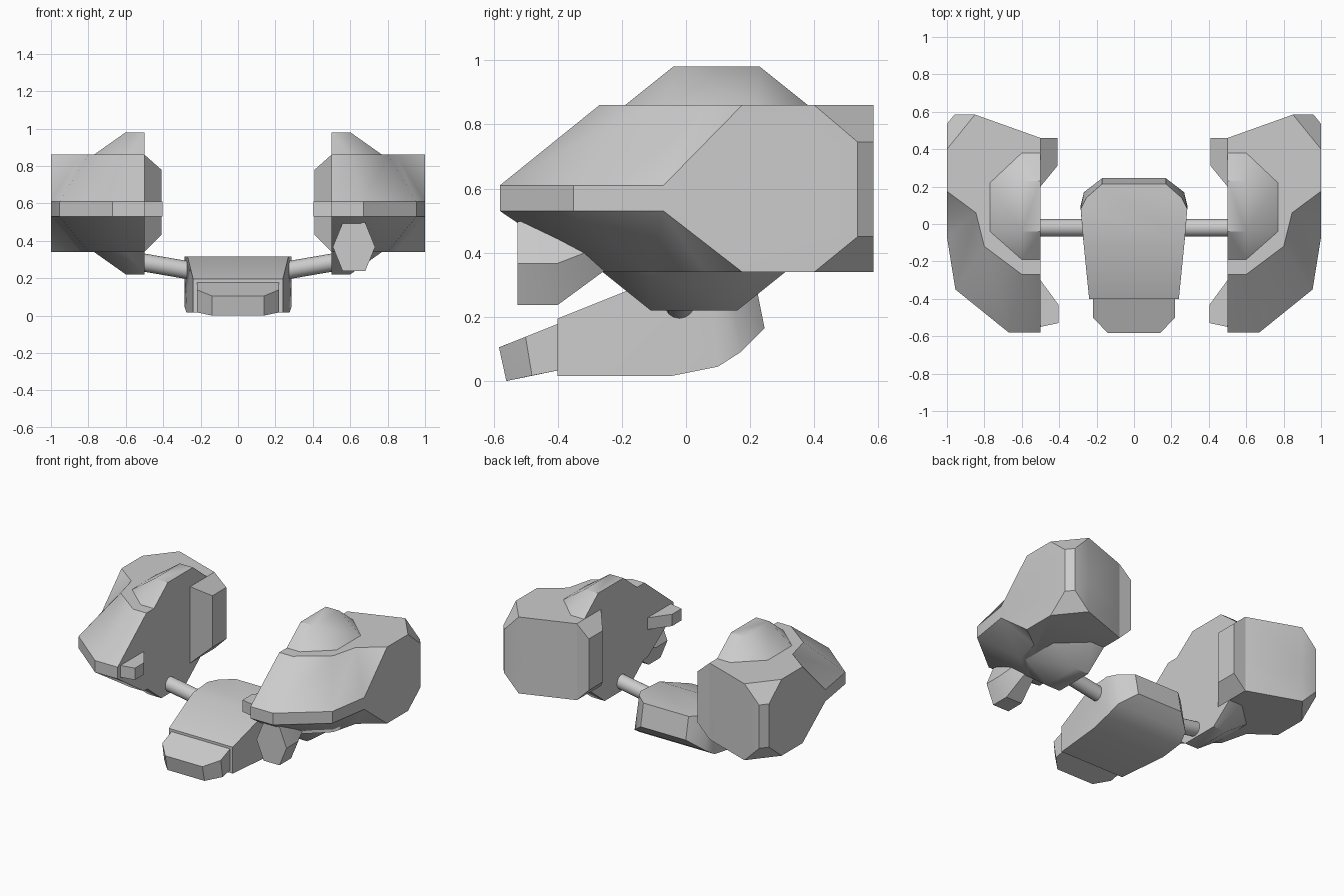
import bpy, bmesh, math
from mathutils import Vector

cube = bpy.data.objects.get("Cube")
if cube:
    bpy.data.objects.remove(cube)

grey = bpy.data.materials.new("light_grey")
grey.use_nodes = True
COLOUR = (0.6, 0.6, 0.6, 1)
grey.diffuse_color = COLOUR
grey.node_tree.nodes["Principled BSDF"].inputs["Base Color"].default_value = COLOUR


def finish(bm, name, mirror=False, angle=36):
    """Turn a bmesh into a shaded object, optionally mirrored across x."""
    bmesh.ops.remove_doubles(bm, verts=bm.verts, dist=0.0005)
    bmesh.ops.recalc_face_normals(bm, faces=bm.faces)
    mesh = bpy.data.meshes.new(name)
    bm.to_mesh(mesh)
    bm.free()
    mesh.materials.append(grey)
    obj = bpy.data.objects.new(name, mesh)
    bpy.context.collection.objects.link(obj)
    if mirror:
        mod = obj.modifiers.new("Mirror", 'MIRROR')
        mod.use_mirror_merge = False
    bpy.ops.object.select_all(action='DESELECT')
    obj.select_set(True)
    bpy.context.view_layer.objects.active = obj
    bpy.ops.object.shade_smooth_by_angle(angle=math.radians(angle))
    return obj


def hull(name, points, mirror=False):
    """Faceted convex block around a few corner points."""
    bm = bmesh.new()
    for p in points:
        bm.verts.new(p)
    res = bmesh.ops.convex_hull(bm, input=bm.verts)
    loose = [v for v in bm.verts if not v.link_faces]
    bmesh.ops.delete(bm, geom=loose, context='VERTS')
    bmesh.ops.dissolve_limit(bm, angle_limit=math.radians(2),
                             verts=bm.verts, edges=bm.edges)
    return finish(bm, name, mirror)


def both_sides(points):
    return [(s * x, y, z) for x, y, z in points for s in (1, -1)]


def loft(name, rings, mirror=False):
    """Skin rings of equal length and cap both ends."""
    bm = bmesh.new()
    loops = [[bm.verts.new(p) for p in ring] for ring in rings]
    n = len(loops[0])
    for a, b in zip(loops, loops[1:]):
        for i in range(n):
            j = (i + 1) % n
            bm.faces.new((a[i], a[j], b[j], b[i]))
    bm.faces.new(loops[0])
    bm.faces.new(loops[-1])
    return finish(bm, name, mirror)


# Central body
hull("body", both_sides([
    (.24, -.4, .015), (.24, -.4, .195), (.275, -.05, .015), (.27, -.1, .315),
    (.285, .1, .045), (.285, .08, .315), (.268, .17, .09), (.255, .14, .315),
    (.17, .245, .165), (.17, .215, .315)]))

# Snout plate in front of the body
hull("snout", both_sides([
    (.22, -.39, .182), (.22, -.5, .138), (.14, -.583, .105),
    (.22, -.39, .035), (.22, -.48, .017), (.14, -.56, 0)]))


# Pod outlines: nose band, then the smaller flat top and bottom
def band(z, corner_z):
    front = [(.5, -.58), (.67, -.58), (.955, -.35), (1, -.07), (1, -.07)]
    ring = [(x, y, z) for x, y in front]
    ring += [(1, .535, corner_z), (.96, .585, corner_z)]
    return ring + [(.85, .585, z), (.5, .46, z)]


def cap(z, nose_y):
    flat = [(.5, nose_y), (.6, nose_y), (.8, -.12), (.845, .06), (1, .175),
            (1, .4), (.85, .585), (.85, .585), (.5, .46)]
    return [(x, y, z) for x, y in flat]


loft("pod", [cap(.34, -.3), band(.53, .45), band(.61, .745), cap(.86, -.27)],
     mirror=True)


# Raised humps above and below each pod
def hump(name, z0, z1, dy):
    base = [(.5, -.19), (.6, -.19), (.77, -.04), (.77, .22), (.6, .38), (.5, .38)]
    tip = [(.5, -.04), (.6, -.04), (.6, .23), (.5, .23)]
    hull(name, [(x, y + dy, z0) for x, y in base]
         + [(x, y + dy, z1) for x, y in tip], mirror=True)


hump("top_hump", .86, .98, 0)
hump("bottom_hump", .34, .22, -.07)

# Inner rear block and inner front lug on each pod
hull("inner_block", [(.5, y, z) for y in (.2, .46) for z in (.34, .86)]
     + [(.41, y, z) for y in (.31, .46) for z in (.43, .78)], mirror=True)
hull("inner_lug", [(x, y, z) for x, y in
                   ((.5, -.3), (.405, -.43), (.405, -.53), (.5, -.55))
                   for z in (.53, .61)], mirror=True)

# Connecting arms
start, end = Vector((.24, -.02, .238)), Vector((.56, -.02, .293))
bm = bmesh.new()
bmesh.ops.create_cone(bm, cap_ends=True, segments=16, radius1=.048, radius2=.048,
                      depth=(end - start).length)
turn = (end - start).to_track_quat('Z', 'Y').to_matrix().to_4x4()
bmesh.ops.transform(bm, matrix=turn, verts=bm.verts)
bmesh.ops.translate(bm, vec=(start + end) / 2, verts=bm.verts)
finish(bm, "arm", mirror=True)


# Six-sided barrel under one pod only
def hexagon(y, size, z):
    outline = [(-.06, .13), (.06, .13), (.113, 0), (.06, -.13), (-.06, -.13), (-.113, 0)]
    return [(.62 + x * size, y, z + h * size) for x, h in outline]


loft("barrel", [hexagon(-.525, 1, .367), hexagon(-.4, 1, .367), hexagon(-.25, .6, .425)])
